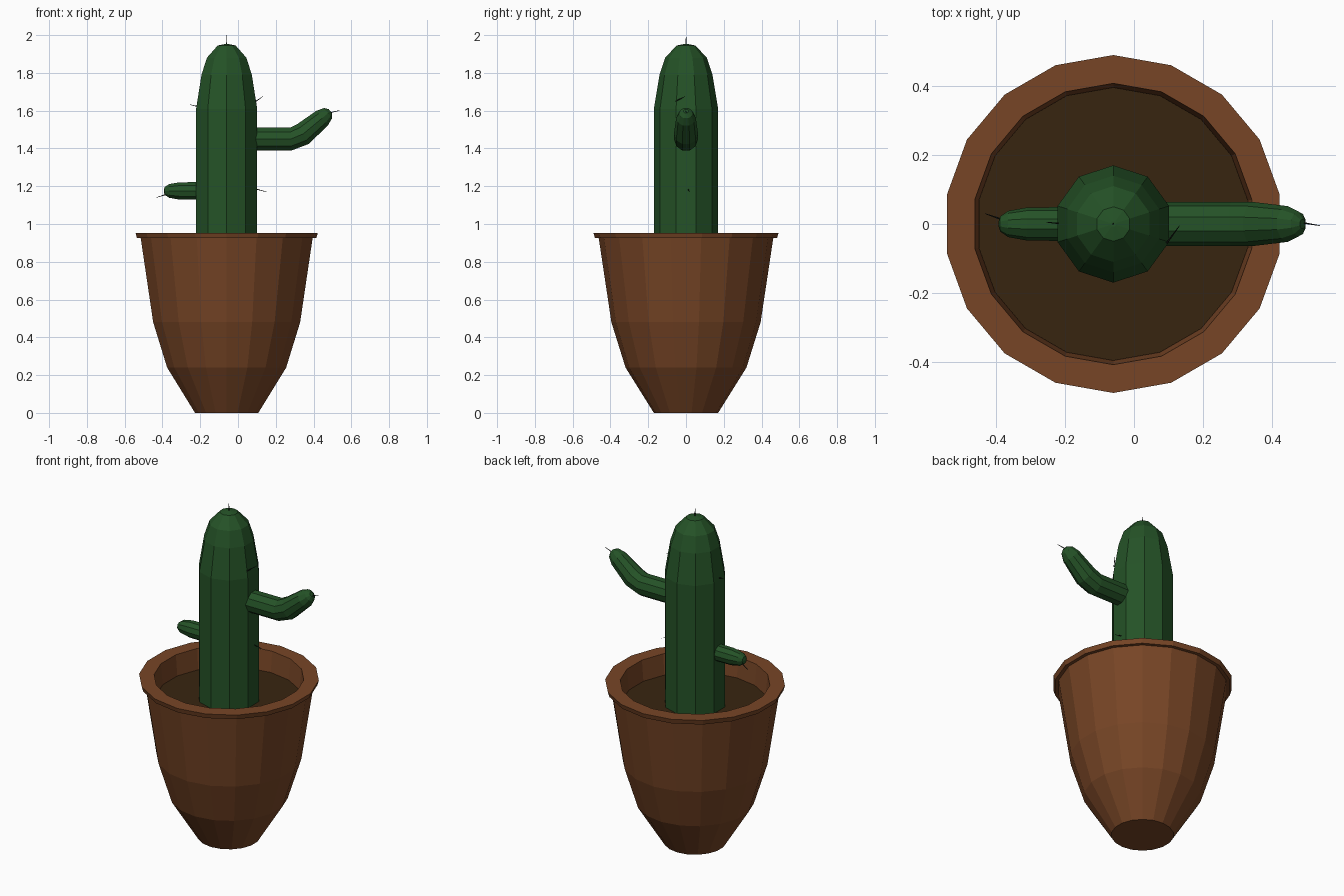
import bpy, bmesh, math
from mathutils import Vector

if "Cube" in bpy.data.objects:
    bpy.data.objects.remove(bpy.data.objects["Cube"])

CX = -0.06  # pot and trunk axis


def material(name, color):
    m = bpy.data.materials.new(name)
    m.diffuse_color = (*color, 1)
    m.use_nodes = True
    m.node_tree.nodes["Principled BSDF"].inputs["Base Color"].default_value = m.diffuse_color
    return m


TERRACOTTA = material("terracotta", (0.185, 0.06, 0.019))
SOIL = material("soil brown", (0.039, 0.018, 0.005))
GREEN = material("cactus green", (0.018, 0.085, 0.02))
BLACK = material("spine black", (0.006, 0.008, 0.006))


def tube(name, rings, sides, mat, caps=(True, True)):
    """Loft flat-faced rings given as (centre, radius, axis)."""
    bm = bmesh.new()
    loops = []
    for centre, radius, axis in rings:
        axis = Vector(axis).normalized()
        v = Vector((0, 1, 0))
        if abs(axis.y) > 0.9:
            v = Vector((0, 0, 1))
        v = (v - axis * v.dot(axis)).normalized()
        u = v.cross(axis)
        loop = []
        for i in range(sides):
            a = 2 * math.pi * i / sides
            loop.append(bm.verts.new(Vector(centre) + radius * (v * math.cos(a) + u * math.sin(a))))
        loops.append(loop)
    for a, b in zip(loops, loops[1:]):
        for i in range(sides):
            j = (i + 1) % sides
            bm.faces.new((a[i], a[j], b[j], b[i]))
    if caps[0]:
        bm.faces.new(loops[0][::-1])
    if caps[1]:
        bm.faces.new(loops[-1])
    bmesh.ops.recalc_face_normals(bm, faces=bm.faces)
    mesh = bpy.data.meshes.new(name)
    bm.to_mesh(mesh)
    bm.free()
    mesh.materials.append(mat)
    obj = bpy.data.objects.new(name, mesh)
    bpy.context.collection.objects.link(obj)
    return obj


def lathe(name, profile, sides, mat):
    """Revolve (radius, z) pairs about the pot axis."""
    return tube(name, [((CX, 0, z), r, (0, 0, 1)) for r, z in profile], sides, mat)


def arm(name, path, sides, mat):
    """Sweep (x, z, radius, tilt in degrees) stations in the XZ plane."""
    rings = []
    for x, z, r, tilt in path:
        t = math.radians(tilt)
        rings.append(((x, 0, z), r, (math.cos(t), 0, math.sin(t))))
    return tube(name, rings, sides, mat)


# Pot: outer wall, overhanging rim and inner wall
lathe("pot", [(0.17, 0), (0.32, 0.24), (0.395, 0.48), (0.462, 0.925), (0.482, 0.925),
              (0.49, 0.953), (0.408, 0.953), (0.394, 0.80)], 18, TERRACOTTA)
# Soil filling
lathe("soil", [(0.385, 0.78), (0.396, 0.83)], 18, SOIL)

# Trunk with domed top
lathe("trunk", [(0.17, 0.81), (0.17, 1.61), (0.14, 1.79), (0.11, 1.88), (0.05, 1.945), (0.008, 1.953)],
      10, GREEN)

# Side arms
arm("right_arm", [(0.07, 1.45, 0.064, 0), (0.28, 1.45, 0.064, 3), (0.345, 1.477, 0.064, 28),
                  (0.445, 1.56, 0.052, 38), (0.477, 1.587, 0.036, 38), (0.489, 1.597, 0.014, 38)],
    10, GREEN)
arm("left_arm", [(-0.20, 1.175, 0.049, 180), (-0.31, 1.175, 0.048, 180), (-0.365, 1.175, 0.038, 180),
                 (-0.388, 1.175, 0.022, 180), (-0.393, 1.175, 0.006, 180)], 10, GREEN)

# Spines
SPINES = [((CX, 0, 1.94), (CX, 0, 2.0)),
          ((-0.205, 0, 1.62), (-0.253, 0.005, 1.632)),
          ((0.095, -0.055, 1.65), (0.132, -0.005, 1.675)),
          ((0.48, 0.005, 1.587), (0.54, -0.005, 1.602)),
          ((-0.38, 0.012, 1.157), (-0.432, 0.03, 1.14)),
          ((0.09, 0.01, 1.187), (0.15, 0.018, 1.17))]
for i, (base, tip) in enumerate(SPINES):
    axis = Vector(tip) - Vector(base)
    tube(f"spine_{i + 1}", [(base, 0.003, axis), (tip, 0.001, axis)], 5, BLACK)
